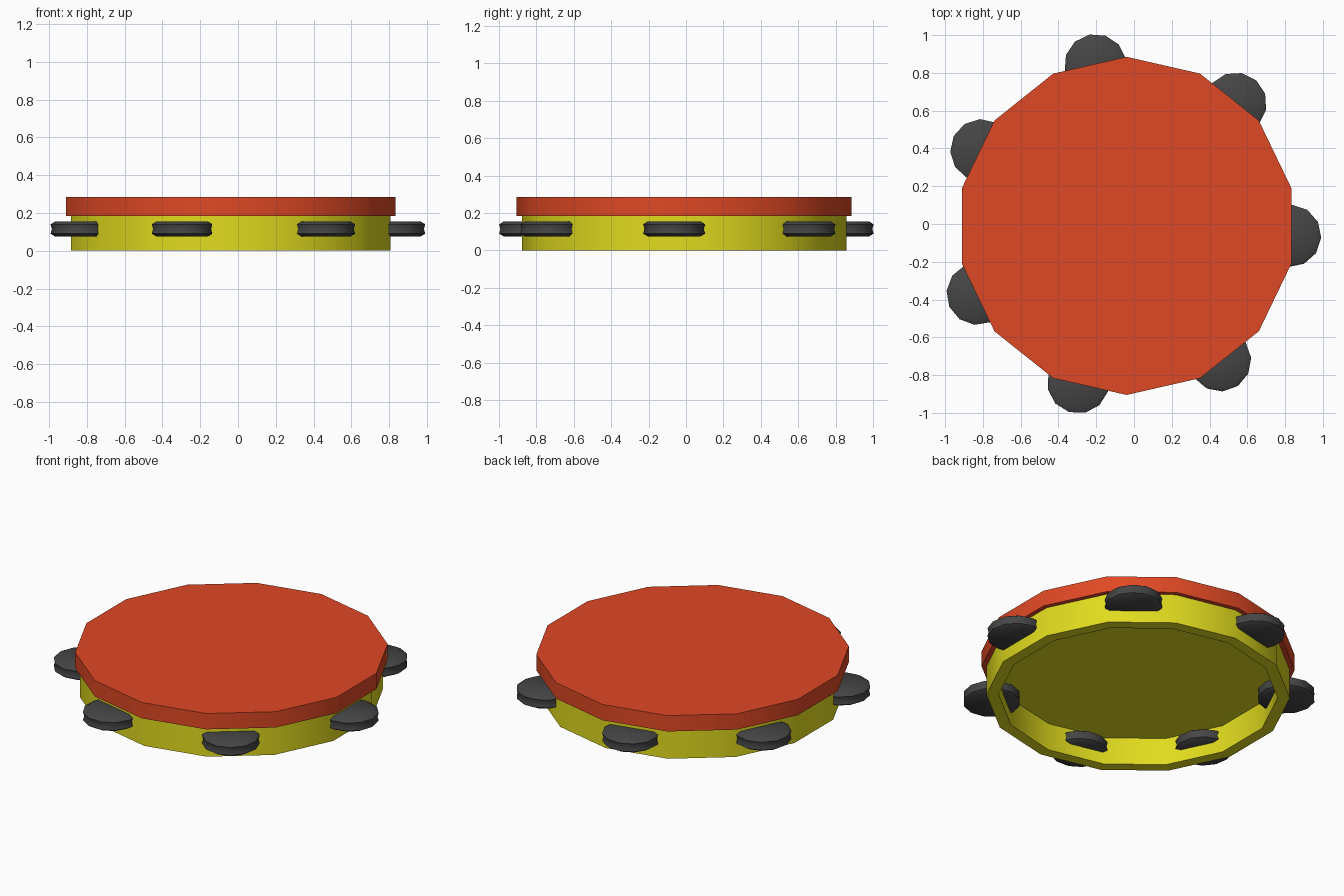
import bpy, bmesh
from math import sin, cos, pi, radians

if "Cube" in bpy.data.objects:
    bpy.data.objects.remove(bpy.data.objects["Cube"])

CX, CY = -0.039, -0.01


def material(name, rgb):
    m = bpy.data.materials.new(name)
    m.diffuse_color = (*rgb, 1)
    m.use_nodes = True
    m.node_tree.nodes["Principled BSDF"].inputs["Base Color"].default_value = m.diffuse_color
    return m


def lathe(name, profile, sides, phase, centre, mat):
    """Revolve a (radius, z) profile into a solid with capped ends."""
    bm = bmesh.new()
    rings = []
    for r, z in profile:
        rings.append([bm.verts.new((r * cos(phase + 2 * pi * i / sides),
                                    r * sin(phase + 2 * pi * i / sides), z))
                      for i in range(sides)])
    for a, b in zip(rings, rings[1:]):
        for i in range(sides):
            j = (i + 1) % sides
            bm.faces.new((a[i], a[j], b[j], b[i]))
    bm.faces.new(rings[0])
    bm.faces.new(rings[-1])
    bmesh.ops.recalc_face_normals(bm, faces=bm.faces)
    me = bpy.data.meshes.new(name)
    bm.to_mesh(me)
    bm.free()
    me.materials.append(mat)
    ob = bpy.data.objects.new(name, me)
    ob.location = (*centre, 0)
    bpy.context.collection.objects.link(ob)
    # smooth around the sides, crisp at the rims
    bpy.ops.object.select_all(action='DESELECT')
    ob.select_set(True)
    bpy.context.view_layer.objects.active = ob
    bpy.ops.object.shade_smooth_by_angle(angle=radians(35))
    return ob


red = material("red", (0.74, 0.065, 0.018))
yellow = material("yellow", (0.75, 0.71, 0.013))
dark = material("dark", (0.06, 0.06, 0.06))

# Drum skin on top
lathe("drum_skin", [(0.895, 0.185), (0.895, 0.285)], 14, pi / 2, (CX, CY), red)

# Hollow frame, open below and closed under the skin
lathe("frame", [(0.797, 0.172), (0.797, 0), (0.867, 0), (0.867, 0.187)],
      14, pi / 2, (CX, CY), yellow)

# Paired jingles with a shallow groove between the plates
jingle = [(0.14, 0.075), (0.165, 0.09), (0.158, 0.115), (0.165, 0.14), (0.14, 0.155)]
for n, deg in enumerate((-3.5, 48.3, 101, 152.5, 204.5, 252.8, 304.8)):
    a = radians(deg)
    lathe(f"jingle_{n + 1}", jingle, 12, a,
          (CX + 0.867 * cos(a), CY + 0.867 * sin(a)), dark)
